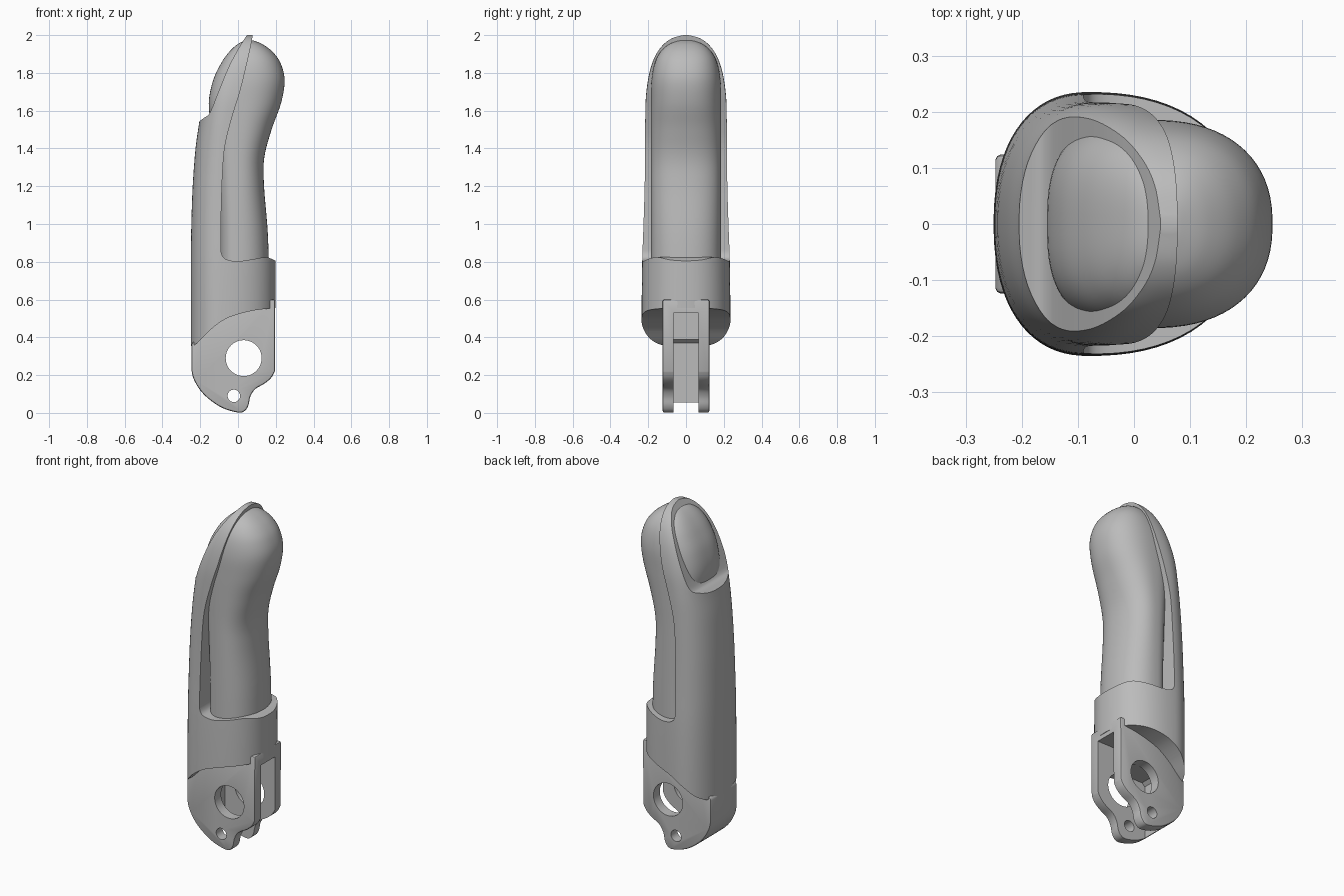
import bpy, bmesh, math
from mathutils import Vector

cube = bpy.data.objects.get("Cube")
if cube:
    bpy.data.objects.remove(cube, do_unlink=True)

grey = bpy.data.materials.new("plain grey")
grey.use_nodes = True
grey.diffuse_color = (0.5, 0.5, 0.5, 1)
grey.node_tree.nodes["Principled BSDF"].inputs["Base Color"].default_value = (0.5, 0.5, 0.5, 1)


def smooth_path(points, steps):
    """Catmull-Rom curve through points of any dimension."""
    last = len(points) - 1
    result = []
    for i in range(last):
        a, b, c, d = (points[min(max(k, 0), last)] for k in range(i - 1, i + 3))
        for s in range(steps):
            t = s / steps
            result.append(tuple(
                q + t / 2 * (r - p + t * (2 * p - 5 * q + 4 * r - w + t * (3 * (q - r) + w - p)))
                for p, q, r, w in zip(a, b, c, d)))
    return result + [points[-1]]


def finish(name, bm):
    bmesh.ops.recalc_face_normals(bm, faces=bm.faces)
    mesh = bpy.data.meshes.new(name)
    bm.to_mesh(mesh)
    bm.free()
    mesh.materials.append(grey)
    obj = bpy.data.objects.new(name, mesh)
    bpy.context.collection.objects.link(obj)
    return obj


def power(value, exponent):
    return math.copysign(abs(value) ** exponent, value)


def loft(name, rows, back_n, front_n, sides=72):
    """Rows hold height, back x, widest x, front x and half width."""
    bm = bmesh.new()
    rings = []
    for z, back, mid, front, half in smooth_path(rows, 6):
        ring = []
        for k in range(sides):
            angle = 2 * math.pi * (k + 0.5) / sides
            c, s = math.cos(angle), math.sin(angle)
            n, reach = (front_n, front - mid) if c > 0 else (back_n, mid - back)
            ring.append(bm.verts.new((mid + reach * power(c, 2 / n), half * power(s, 2 / n), z)))
        rings.append(ring)
    for low, high in zip(rings, rings[1:]):
        for k in range(sides):
            j = (k + 1) % sides
            bm.faces.new((low[k], low[j], high[j], high[k]))
    bm.faces.new(rings[0][::-1])
    bm.faces.new(rings[-1])
    return finish(name, bm)


def prism(name, outline, half):
    """Extrude an x-z outline evenly across y."""
    bm = bmesh.new()
    face = bm.faces.new([bm.verts.new((x, -half, z)) for x, z in outline])
    moved = bmesh.ops.extrude_face_region(bm, geom=[face])["geom"]
    bmesh.ops.translate(bm, vec=Vector((0, 2 * half, 0)),
                        verts=[v for v in moved if isinstance(v, bmesh.types.BMVert)])
    return finish(name, bm)


def disc(x, z, radius, sides=48):
    return [(x + radius * math.cos(2 * math.pi * k / sides),
             z + radius * math.sin(2 * math.pi * k / sides)) for k in range(sides)]


def bake(obj):
    graph = bpy.context.evaluated_depsgraph_get()
    mesh = bpy.data.meshes.new_from_object(obj.evaluated_get(graph))
    obj.modifiers.clear()
    obj.data = mesh


def cut(obj, outline, half=0.5):
    cutter = prism("cutter", outline, half)
    cutter.hide_render = True
    mod = obj.modifiers.new("cut", "BOOLEAN")
    mod.operation, mod.solver, mod.object = "DIFFERENCE", "EXACT", cutter
    bake(obj)
    bpy.data.objects.remove(cutter, do_unlink=True)


# Soft finger core: pad in front, nail bulging at the back
core = loft("finger_core", [
    (0.7, -0.1, 0, 0.165, 0.185),
    (0.95, -0.1, 0, 0.158, 0.185),
    (1.2, -0.11, 0, 0.138, 0.185),
    (1.35, -0.12, 0, 0.139, 0.185),
    (1.5, -0.14, 0.01, 0.178, 0.186),
    (1.64, -0.155, 0.025, 0.228, 0.186),
    (1.76, -0.132, 0.04, 0.247, 0.183),
    (1.85, -0.09, 0.05, 0.226, 0.166),
    (1.91, -0.048, 0.055, 0.185, 0.136),
    (1.95, -0.005, 0.06, 0.133, 0.092),
    (1.97, 0.035, 0.06, 0.085, 0.04),
    (1.973, 0.055, 0.06, 0.065, 0.005)], 2.8, 2.3)

# Hard outer shell with collar, lofted whole and then trimmed
shell = loft("outer_shell", [
    (0.3, -0.25, -0.08, 0.2, 0.235),
    (0.55, -0.25, -0.08, 0.2, 0.235),
    (0.8, -0.25, -0.08, 0.2, 0.232),
    (1.0, -0.247, -0.08, 0.2, 0.225),
    (1.2, -0.24, -0.08, 0.2, 0.219),
    (1.4, -0.225, -0.07, 0.2, 0.217),
    (1.55, -0.204, -0.06, 0.2, 0.216),
    (1.68, -0.19, -0.03, 0.2, 0.212),
    (1.8, -0.15, 0, 0.2, 0.194),
    (1.89, -0.1, 0.03, 0.19, 0.163),
    (1.95, -0.05, 0.05, 0.18, 0.12),
    (1.985, -0.02, 0.06, 0.15, 0.07),
    (2.0, 0.02, 0.065, 0.1, 0.012)], 2.3, 2.3)

# Front opening for the pad
front_edge = smooth_path([
    (0.25, 0.79), (0.2, 0.805), (0.15, 0.824), (0.08, 0.814), (0, 0.803), (-0.06, 0.812),
    (-0.086, 0.84), (-0.09, 0.9), (-0.088, 1.1), (-0.08, 1.3), (-0.066, 1.43),
    (-0.03, 1.57), (0.01, 1.7), (0.04, 1.82), (0.065, 1.93), (0.08, 2.01)], 5)
cut(shell, front_edge + [(0.5, 2.1), (0.5, 0.79)])

# Back opening around the nail
nail_edge = smooth_path([
    (-0.24, 1.52), (-0.21, 1.54), (-0.18, 1.562), (-0.155, 1.58), (-0.135, 1.62),
    (-0.1, 1.71), (-0.05, 1.83), (0, 1.925), (0.05, 2.005)], 5)
cut(shell, nail_edge + [(0.05, 2.1), (-0.5, 2.1), (-0.5, 1.52)])

# Swept lower edge of the collar
lower_edge = smooth_path([
    (-0.27, 0.35), (-0.235, 0.357), (-0.2, 0.385), (-0.14, 0.445), (-0.07, 0.495),
    (0, 0.522), (0.1, 0.545), (0.25, 0.56)], 5)
cut(shell, lower_edge + [(0.25, 0.1), (-0.27, 0.1)])

# Hinge lug: bevelled block, slotted into a fork and drilled
lower_curve = smooth_path([
    (-0.247, 0.23), (-0.235, 0.18), (-0.2, 0.12), (-0.15, 0.07), (-0.08, 0.025),
    (0, 0.002), (0.035, 0.01), (0.055, 0.04), (0.065, 0.085), (0.09, 0.125),
    (0.14, 0.155), (0.175, 0.185), (0.195, 0.22)], 4)
lug = prism("hinge_lug", [(-0.19, 0.6), (-0.19, 0.42), (-0.247, 0.365)] + lower_curve
            + [(0.197, 0.6)], 0.124)
bevel = lug.modifiers.new("edge", "BEVEL")
bevel.width, bevel.segments, bevel.limit_method = 0.01, 2, "ANGLE"
bevel.angle_limit = math.radians(40)
bake(lug)
cut(lug, [(-0.13, -0.1), (-0.13, 0.37), (-0.11, 0.388), (0.08, 0.388),
          (0.08, 0.53), (0.3, 0.53), (0.3, -0.1)], 0.065)
cut(lug, disc(0.03, 0.29, 0.095))
cut(lug, disc(-0.022, 0.09, 0.033))

# Smooth shading with crisp rims
for obj in (core, shell, lug):
    bpy.ops.object.select_all(action="DESELECT")
    obj.select_set(True)
    bpy.context.view_layer.objects.active = obj
    bpy.ops.object.shade_smooth_by_angle(angle=math.radians(35))
